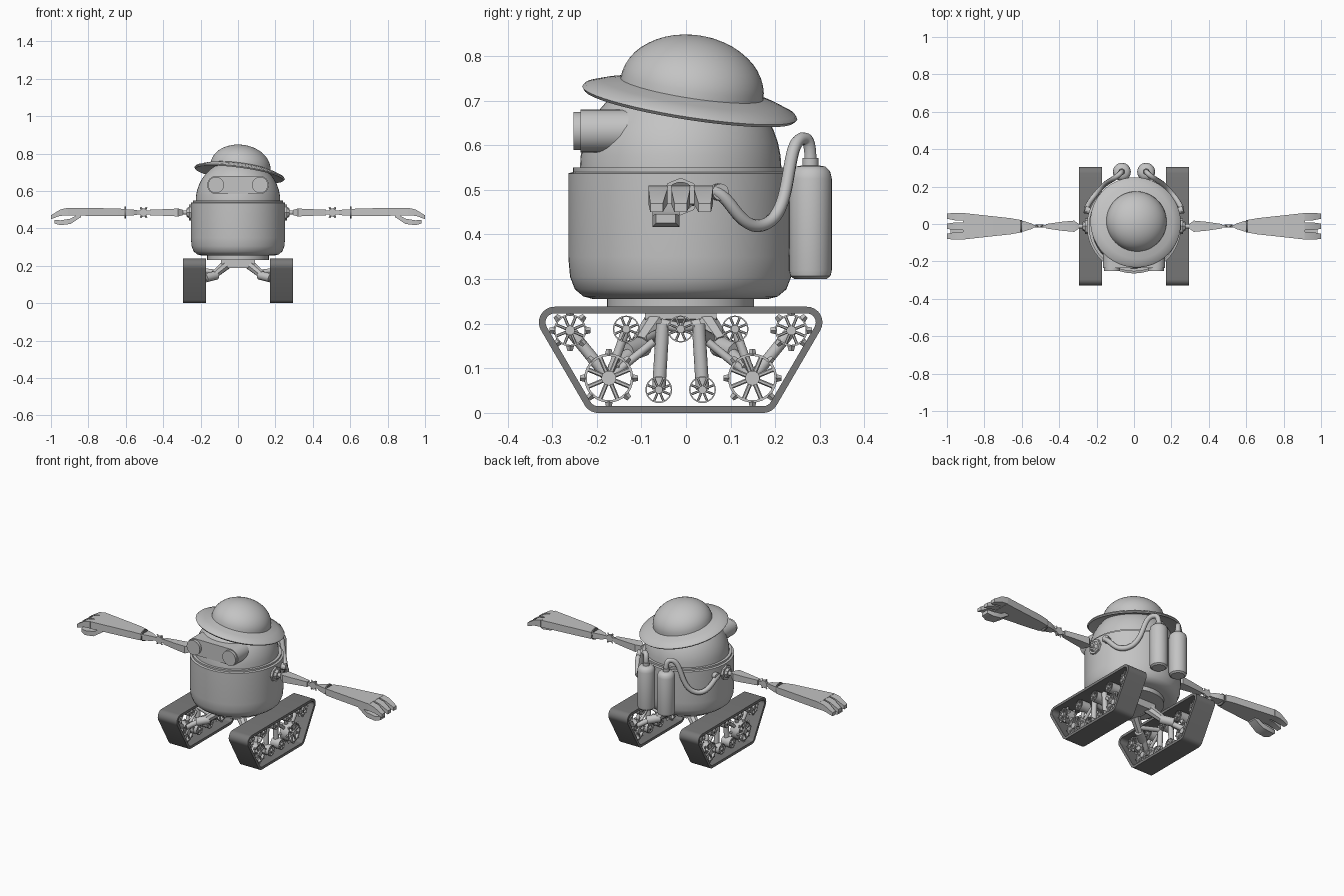
import bpy, bmesh, math
from math import cos, sin, pi
from mathutils import Vector, Matrix

cube = bpy.data.objects.get("Cube")
if cube:
    bpy.data.objects.remove(cube, do_unlink=True)


def material(name, value):
    m = bpy.data.materials.new(name)
    m.use_nodes = True
    colour = (value, value, value, 1)
    m.diffuse_color = colour
    m.node_tree.nodes["Principled BSDF"].inputs["Base Color"].default_value = colour
    return m


LIGHT = material("light grey", 0.55)
DARK = material("dark grey", 0.19)
CY = -0.012   # shared centre line of body and tracks


def finish(name, bm, mat=LIGHT, mirror=False, angle=35):
    bmesh.ops.recalc_face_normals(bm, faces=bm.faces)
    me = bpy.data.meshes.new(name)
    bm.to_mesh(me)
    bm.free()
    me.materials.append(mat)
    me.shade_smooth()
    me.set_sharp_from_angle(angle=math.radians(angle))
    ob = bpy.data.objects.new(name, me)
    bpy.context.collection.objects.link(ob)
    if mirror:
        ob.modifiers.new("Mirror", "MIRROR")
    return ob


def lathe(bm, profile, matrix, steps=48):
    """Spin an (r, z) profile about local z."""
    vs = [bm.verts.new((r, 0, z)) for r, z in profile]
    es = [bm.edges.new(p) for p in zip(vs, vs[1:])]
    bmesh.ops.spin(bm, geom=vs + es, cent=(0, 0, 0), axis=(0, 0, 1),
                   angle=2 * pi, steps=steps, use_duplicate=False)
    bmesh.ops.remove_doubles(bm, verts=bm.verts, dist=0.0002)
    bmesh.ops.transform(bm, matrix=matrix, verts=bm.verts)


def rod(bm, a, b, r1, r2=None, sides=14):
    a, b = Vector(a), Vector(b)
    d = b - a
    m = Matrix.Translation((a + b) / 2) @ d.to_track_quat("Z", "Y").to_matrix().to_4x4()
    bmesh.ops.create_cone(bm, cap_ends=True, segments=sides, radius1=r1,
                          radius2=r1 if r2 is None else r2, depth=d.length, matrix=m)


def loft(bm, sections):
    """Rectangular sections (x, y, z, half_y, half_z) joined along x."""
    rings = [[bm.verts.new((x, y + a * hy, z + b * hz))
              for a, b in ((-1, -1), (1, -1), (1, 1), (-1, 1))]
             for x, y, z, hy, hz in sections]
    for p, q in zip(rings, rings[1:]):
        for i in range(4):
            j = (i + 1) % 4
            bm.faces.new((p[i], p[j], q[j], q[i]))
    bm.faces.new(rings[0])
    bm.faces.new(rings[-1])


def belt(centres, r, n=8):
    """Outline wrapped round circles placed counter-clockwise."""
    pts = []
    for i, c in enumerate(centres):
        c, p, q = Vector(c), Vector(centres[i - 1]), Vector(centres[(i + 1) % len(centres)])
        a0, a1 = [math.atan2(-d.x, d.y) for d in (c - p, q - c)]
        turn = (a1 - a0) % (2 * pi)
        pts += [c + r * Vector((cos(a0 + turn * k / n), sin(a0 + turn * k / n)))
                for k in range(n + 1)]
    return pts


# Body, dome head and hip ring
at_centre = Matrix.Translation((0, CY, 0))
bm = bmesh.new()
lathe(bm, [(0, .255), (.195, .255), (.218, .261), (.237, .277), (.248, .305), (.252, .35),
           (.252, .537), (.241, .54), (.241, .55), (0, .55)], at_centre, 64)
finish("body", bm)
bm = bmesh.new()
lathe(bm, [(.226 * cos(k * pi / 24), .548 + .222 * sin(k * pi / 24)) for k in range(13)], at_centre)
finish("head", bm)
bm = bmesh.new()
lathe(bm, [(0, .23), (.165, .23), (.165, .258), (0, .258)], at_centre)
finish("hip_ring", bm)

# Tilted hat
tilt = Vector((0, 0, 1)).rotation_difference(Vector((.135, .155, 1)))
hat = Matrix.Translation((.01, .01, .705)) @ tilt.to_matrix().to_4x4()
crown = [(.162 * sin(k * pi / 24), .022 + .12 * cos(k * pi / 24)) for k in range(13)]
bm = bmesh.new()
lathe(bm, crown + [(.2, .012), (.238, -.002), (.244, -.01), (.238, -.017), (.16, .002), (0, .005)], hat)
finish("hat", bm)

# Visor with two lenses
bm = bmesh.new()
outline = belt([(-.117, .632), (.117, .632)], .048, 16)
front, back = [[bm.verts.new((p.x, y, p.y)) for p in outline] for y in (-.236, -.1)]
bm.faces.new(front)
bm.faces.new(back)
for i in range(len(front)):
    bm.faces.new((front[i - 1], front[i], back[i], back[i - 1]))
finish("visor", bm)
bm = bmesh.new()
rod(bm, (.117, -.22, .632), (.117, -.252, .632), .043, sides=32)
finish("eye_lens", bm, mirror=True)

# Back tanks and their clips
bm = bmesh.new()
lathe(bm, [(0, .3), (.036, .3), (.045, .307), (.048, .32), (.048, .525), (.044, .542), (.034, .552),
           (.018, .555), (.018, .572), (0, .572)], Matrix.Translation((.065, .279, 0)), 28)
for z in (.36, .48):
    rod(bm, (.055, .2, z), (.06, .25, z), .014)
finish("back_tank", bm, mirror=True)

# Hoses
for side in (1, -1):
    cu = bpy.data.curves.new("hose", "CURVE")
    cu.dimensions = "3D"
    cu.bevel_depth, cu.bevel_resolution, cu.use_fill_caps = .014, 3, True
    sp = cu.splines.new("NURBS")
    path = [(.065, .279, .56), (.065, .28, .61), (.08, .262, .622), (.115, .238, .6),
            (.14, .225, .49), (.17, .2, .43), (.21, .155, .412), (.24, .115, .44),
            (.255, .085, .49), (.255, .06, .5)]
    sp.points.add(len(path) - 1)
    for pt, (x, y, z) in zip(sp.points, path):
        pt.co = (side * x, y, z, 1)
    sp.use_endpoint_u, sp.order_u, sp.resolution_u = True, 4, 6
    cu.materials.append(LIGHT)
    ob = bpy.data.objects.new("hose_left" if side > 0 else "hose_right", cu)
    bpy.context.collection.objects.link(ob)
bm = bmesh.new()
rod(bm, (.225, .066, .495), (.262, .078, .495), .019)
finish("hose_socket", bm, mirror=True)

# Shoulders, jointed arms and elbow gears
AY, AZ = CY, .485
bm = bmesh.new()
rod(bm, (.235, AY, AZ), (.262, AY, AZ), .042, sides=8)
rod(bm, (.262, AY, AZ), (.275, AY, AZ), .03, .022, sides=8)
rod(bm, (.27, AY, AZ), (.31, AY, AZ), .012)
finish("shoulder", bm, mirror=True)
bm = bmesh.new()
loft(bm, [(x, AY, AZ, hy, hz) for x, hy, hz in
          ((.295, .012, .014), (.32, .03, .021), (.385, .024, .018), (.47, .012, .015))])
loft(bm, [(x, AY, AZ, hy, hz) for x, hy, hz in
          ((.465, .007, .01), (.535, .007, .01), (.545, .014, .014), (.59, .028, .017), (.602, .028, .017))])
finish("arm", bm, mirror=True)
bm = bmesh.new()
rod(bm, (.505, AY - .008, AZ), (.505, AY + .008, AZ), .021, sides=16)
for k in range(6):
    d = Vector((cos(k * pi / 3), 0, sin(k * pi / 3)))
    hub = Vector((.505, AY, AZ))
    rod(bm, hub, hub + d * .032, .007, .005, 4)
finish("elbow_gear", bm, mirror=True)
bm = bmesh.new()
rod(bm, (.6, AY, AZ), (.608, AY, AZ), .033, sides=24)
finish("wrist_flange", bm, DARK, mirror=True)

# Hands: flared palm, three fingers and a thumb
bm = bmesh.new()
loft(bm, [(.608, AY, AZ, .034, .019), (.66, AY, .487, .043, .02), (.915, AY, .489, .071, .021)])
finish("hand", bm, mirror=True)
bm = bmesh.new()
for s in (-1, 0, 1):
    y = AY + s * .051
    loft(bm, [(.91, y, .49, .021, .02), (.95, y, .484, .021, .017), (1, y + s * .003, .46, .014, .01)])
finish("fingers", bm, mirror=True)
bm = bmesh.new()
loft(bm, [(.84, -.045, .472, .025, .012), (.895, -.045, .438, .03, .014),
          (.95, -.045, .43, .03, .013), (.98, -.045, .436, .022, .01)])
finish("thumb", bm, mirror=True)

# Track belts
corners = [(CY - .185, .035), (CY + .185, .035), (CY + .283, .203), (CY - .283, .203)]
bm = bmesh.new()
rings = [[bm.verts.new((x, p.x, p.y)) for p in belt(corners, r)]
         for r, x in ((.035, .17), (.035, .295), (.02, .295), (.02, .17))]
for k in range(4):
    p, q = rings[k], rings[(k + 1) % 4]
    for i in range(len(p)):
        bm.faces.new((p[i - 1], p[i], q[i], q[i - 1]))
finish("track_belt", bm, DARK, mirror=True)


def wheel(name, y, z, r, spokes, teeth):
    """Open rim with spokes, hub and optional sprocket teeth, axle along x."""
    bm = bmesh.new()
    turn = Matrix.Translation((.235, y, z)) @ Matrix.Rotation(pi / 2, 4, "Y")
    w = .028
    lathe(bm, [(r, -w), (r, w), (r * .9, w), (r * .9, -w), (r, -w)], turn, 32)
    rod(bm, (.2, y, z), (.27, y, z), r * .3)
    for k in range(spokes):
        a = 2 * pi * (k + .5) / spokes
        d = Vector((0, cos(a), sin(a)))
        for x in (.212, .258):
            c = Vector((x, y, z))
            rod(bm, c, c + d * r * .95, r * .09, sides=6)
    for k in range(teeth):
        a = 2 * pi * k / teeth
        d = Vector((0, cos(a), sin(a)))
        for x in (.213, .257):
            c = Vector((x, y, z))
            rod(bm, c + d * r * .95, c + d * (r + .01), .009, .006, 4)
    finish(name, bm, mirror=True)


wheel("centre_roller", CY, .188, .03, 8, 0)
for s, end in ((-1, "front"), (1, "rear")):
    wheel(end + "_drive_wheel", CY + s * .161, .078, .055, 8, 8)
    wheel(end + "_sprocket", CY + s * .248, .185, .036, 8, 8)
    wheel(end + "_top_roller", CY + s * .122, .188, .03, 8, 0)
    wheel(end + "_road_wheel", CY + s * .049, .052, .03, 8, 0)

    # Suspension struts inside the track
    bm = bmesh.new()
    drive, x = (.225, CY + s * .161, .078), .225
    rod(bm, drive, (x, CY + s * .248, .185), .013)
    rod(bm, drive, (x, CY + s * .122, .188), .01)
    rod(bm, (x, CY + s * .049, .052), (x, CY + s * .04, .2), .015)
    rod(bm, (x, CY + s * .045, .2), (x, CY, .19), .012)
    rod(bm, drive, (x, CY + s * .06, .16), .009)
    finish(end + "_suspension", bm, mirror=True)

    # Splayed hip legs reaching the track frame
    bm = bmesh.new()
    rod(bm, (.04, CY + s * .04, .225), (.125, CY + s * .09, .155), .03, .022, 8)
    rod(bm, (.115, CY + s * .085, .15), (.175, CY + s * .125, .135), .024, sides=12)
    rod(bm, (.165, CY + s * .11, .135), (.225, CY + s * .15, .1), .015)
    rod(bm, (.11, CY + s * .07, .165), (.225, CY + s * .042, .18), .013)
    finish(end + "_hip_leg", bm, mirror=True)

# Pelvis block under the body
bm = bmesh.new()
loft(bm, [(-.09, CY, .222, .08, .012), (-.05, CY, .21, .08, .022),
          (.05, CY, .21, .08, .022), (.09, CY, .222, .08, .012)])
finish("pelvis", bm)
